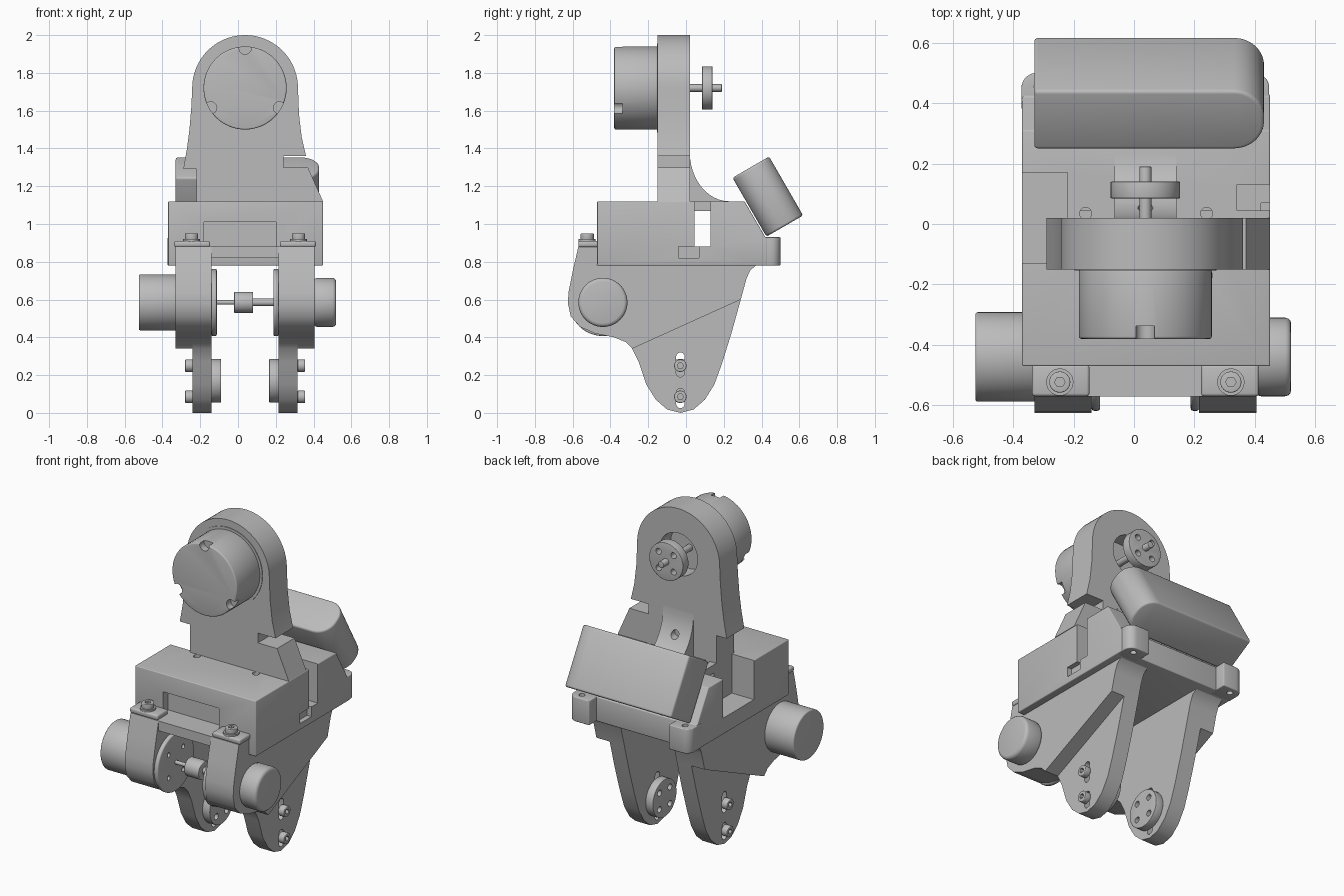
import bpy, bmesh, math
from mathutils import Vector

if "Cube" in bpy.data.objects:
    bpy.data.objects.remove(bpy.data.objects["Cube"], do_unlink=True)

grey = bpy.data.materials.new("plain grey")
grey.use_nodes = True
grey.diffuse_color = (0.5, 0.5, 0.5, 1)
grey.node_tree.nodes["Principled BSDF"].inputs["Base Color"].default_value = (0.5, 0.5, 0.5, 1)

MID = 0.0375          # the mechanism's own centre plane
ORDER = {"x": lambda a, b, t: (t, a, b),
         "y": lambda a, b, t: (a, t, b),
         "z": lambda a, b, t: (a, b, t)}


def select(ob):
    bpy.ops.object.select_all(action="DESELECT")
    ob.select_set(True)
    bpy.context.view_layer.objects.active = ob


def arc(cx, cy, r, start=0, end=360, n=40):
    steps = n if end - start == 360 else n + 1
    angles = [math.radians(start + (end - start) * i / n) for i in range(steps)]
    return [(cx + r * math.cos(a), cy + r * math.sin(a)) for a in angles]


def prism(name, axis, outline, lo, hi, bevel=0):
    """Extrude a 2D outline along an axis."""
    lo, hi = min(lo, hi), max(lo, hi)
    bm = bmesh.new()
    face = bm.faces.new([bm.verts.new(ORDER[axis](a, b, lo)) for a, b in outline])
    new = bmesh.ops.extrude_face_region(bm, geom=[face])["geom"]
    verts = [v for v in new if isinstance(v, bmesh.types.BMVert)]
    bmesh.ops.translate(bm, verts=verts, vec=Vector(ORDER[axis](0, 0, hi - lo)))
    bmesh.ops.recalc_face_normals(bm, faces=bm.faces)
    mesh = bpy.data.meshes.new(name)
    bm.to_mesh(mesh)
    bm.free()
    mesh.materials.append(grey)
    ob = bpy.data.objects.new(name, mesh)
    bpy.context.collection.objects.link(ob)
    select(ob)
    if bevel:
        mod = ob.modifiers.new("bevel", "BEVEL")
        mod.width, mod.segments = bevel, 3
        mod.limit_method, mod.angle_limit = "ANGLE", math.radians(40)
        bpy.ops.object.modifier_apply(modifier=mod.name)
    bpy.ops.object.shade_smooth_by_angle(angle=math.radians(32))
    return ob


def rod(name, axis, centre, r, lo, hi, bevel=0, n=40):
    return prism(name, axis, arc(*centre, r, n=n), lo, hi, bevel)


def box(name, x, y, z, bevel=0):
    return prism(name, "z", [(x[0], y[0]), (x[1], y[0]), (x[1], y[1]), (x[0], y[1])], *z, bevel)


def cut(ob, *cutters):
    for c in cutters:
        mod = ob.modifiers.new("cut", "BOOLEAN")
        mod.operation, mod.solver, mod.object = "DIFFERENCE", "EXACT", c
        select(ob)
        bpy.ops.object.modifier_apply(modifier=mod.name)
        bpy.data.objects.remove(c, do_unlink=True)
    select(ob)
    bpy.ops.object.shade_smooth_by_angle(angle=math.radians(32))
    return ob


def screw(name, axis, centre, r, base, tip):
    """Cap screw with a hexagon socket."""
    head = rod(name, axis, centre, r, base, tip, 0.004, 24)
    depth = tip - base
    cut(head, rod("socket", axis, centre, r * 0.5, tip - depth * 0.5, tip + depth, n=6))


def horn(name, axis, centre, r, lo, hi):
    """Round mounting disc with four holes."""
    disc = rod(name, axis, centre, r, lo, hi, 0.003)
    for c in arc(*centre, r * 0.62, 45, 405, 4):
        cut(disc, rod("hole", axis, c, r * 0.16, min(lo, hi) - 0.02, max(lo, hi) + 0.02, n=16))


# Main housing with sloped rear, side notch, through slot and front window
housing = prism("housing", "x", [(-0.47, 0.78), (0.43, 0.78), (0.43, 0.93), (0.42, 0.93),
                                 (0.31, 1.12), (-0.47, 1.12)], -0.37, 0.45, 0.006)
cut(housing,
    box("notch", (-0.5, -0.22), (-0.13, 0.17), (0.88, 1.3)),
    box("pocket", (0.34, 0.6), (0.045, 0.13), (0.88, 1.3)),
    box("tunnel", (-0.3, 0.4), (0.045, 0.13), (0.88, 1.07)),
    box("side_recess", (0.42, 0.6), (-0.04, 0.07), (0.82, 0.88)),
    box("window", (-0.18, 0.2), (-0.6, -0.42), (0.88, 1.01)))
for x in (-0.16, 0.24):
    cut(housing, rod("hole", "z", (x, 0.035), 0.02, 1.05, 1.2, n=20),
        rod("hole", "z", (x, -0.17), 0.02, 1.05, 1.2, n=20))

# Rear corner tabs
for side, name in ((-1, "right"), (1, "left")):
    def X(d):
        return MID + side * d * (0.4125 / 0.4075) if d == 0.4075 else MID + side * d
    outer, inner = MID + side * 0.41, MID + side * 0.27
    r = 0.05
    corner = arc(0, 0, r, 0, 90, 8)
    outline = [(inner, 0.38), (outer, 0.38)]
    outline += [(outer - side * r + side * a, 0.5 - r + b) for a, b in corner]
    outline += [(inner, 0.5)]
    tab = prism(name + "_rear_tab", "z", outline, 0.78, 0.93, 0.005)
    cut(tab, rod("hole", "z", (MID + side * 0.35, 0.455), 0.018, 0.7, 1, n=20))

# Upright arm plate
centre = (MID, 1.72)
outline = arc(*centre, 0.28, 0, 180, 40)
outline += [(-0.247, 1.62), (-0.257, 1.5), (-0.27, 1.4), (-0.29, 1.29), (-0.22, 1.29), (-0.22, 1.12),
            (0.45, 1.12), (0.37, 1.30), (0.24, 1.30), (0.24, 1.36), (0.36, 1.36),
            (0.337, 1.46), (0.323, 1.58)]
arm = prism("arm_plate", "y", outline, -0.15, 0.02)
cut(arm, rod("bore", "y", centre, 0.13, -0.09, 0.1))

# Concave gusset behind the arm
curve = [(0.02 + 0.21 * (1 - math.cos(t)), 1.38 - 0.26 * math.sin(t))
         for t in (math.pi / 2 * i / 12 for i in range(13))]
gusset = prism("gusset", "x", [(0.0, 1.11), (0.0, 1.38)] + curve + [(0.23, 1.11)], -0.065, 0.14)
cut(gusset, rod("hole", "y", (MID, 1.24), 0.025, 0.01, 0.4, n=20))

# Upper motor, its shaft and disc
motor = rod("upper_motor", "y", centre, 0.22, -0.38, -0.15, 0.008, 64)
for c in arc(*centre, 0.21, 90, 450, 3):
    cut(motor, rod("nick", "y", c, 0.032, -0.5, -0.337, n=20))
rod("upper_motor_rim", "y", centre, 0.235, -0.154, -0.145, n=64)
rod("upper_shaft", "y", centre, 0.02, -0.1, 0.19, 0.003, 24)
horn("upper_disc", "y", centre, 0.115, 0.085, 0.14)

# Tilted rear pack with one rounded end
pack = prism("rear_pack", "z", [(-0.33, -0.112), (0.33, -0.112)] + arc(0.33, -0.012, 0.1, -85, 0, 10)
             + arc(0.33, 0.012, 0.1, 0, 85, 10) + [(0.33, 0.112), (-0.33, 0.112)], -0.18, 0.18, 0.012)
pack.rotation_euler.x = math.radians(30)
pack.location = (0, 0.433, 1.145)

# Fork legs: thin full leg plus an outer pad above a slanted line
pad = [(0.37, 0.78), (-0.47, 0.78), (-0.47, 0.88), (-0.57, 0.88), (-0.6, 0.75), (-0.622, 0.64),
       (-0.625, 0.58), (-0.61, 0.51), (-0.56, 0.455), (-0.48, 0.42), (-0.38, 0.4), (-0.32, 0.375),
       (-0.285, 0.34)]
foot = [(-0.25, 0.27), (-0.21, 0.15), (-0.16, 0.07), (-0.1, 0.018), (-0.03, 0), (0.04, 0.018),
        (0.1, 0.07), (0.15, 0.15), (0.19, 0.26), (0.24, 0.42)]
back = [(0.29, 0.6), (0.32, 0.71), (0.34, 0.755)]
hub, ankle = (-0.44, 0.585), (-0.03, 0.17)
for side, name in ((-1, "right"), (1, "left")):
    def X(d):
        return MID + side * d
    leg = prism(name + "_leg", "x", pad + foot + back, X(0.1775), X(0.2775))
    for z0, z1 in ((0.047, 0.108), (0.212, 0.298)):
        slot = arc(-0.03, z1, 0.022, 0, 180, 10) + arc(-0.03, z0, 0.022, 180, 360, 10)
        cut(leg, prism("slot", "x", slot, X(0.1), X(0.35)))
    prism(name + "_leg_pad", "x", pad + back, X(0.2775), X(0.3675))
    horn(name + "_ankle_disc", "x", ankle, 0.115, X(0.1275), X(0.178))
    for z in (0.085, 0.25):
        screw(name + "_leg_screw", "x", (-0.03, z), 0.033, X(0.2775), X(0.3175))
    hub_disc = rod(name + "_hub_disc", "x", hub, 0.178, X(0.15), X(0.178), 0.008, 48)
    for c in arc(*hub, 0.1, 45, 405, 4):
        cut(hub_disc, rod("hole", "x", c, 0.014, X(0.1), X(0.17), n=16))
    # Mounting tab and screw on the front crossbar
    ends = sorted((X(0.185), X(0.375)))
    box(name + "_front_tab", ends, (-0.57, -0.465), (0.878, 0.91), 0.01)
    rod(name + "_washer", "z", (X(0.283), -0.523), 0.045, 0.9, 0.92, n=28)
    screw(name + "_front_screw", "z", (X(0.283), -0.523), 0.035, 0.915, 0.95)

# Crossbar joining the fork
box("crossbar", (-0.15, 0.225), (-0.57, -0.465), (0.82, 0.88))

# Side motors and the coupled shaft between the legs
rod("large_side_motor", "x", hub, 0.148, -0.525, -0.32, 0.008, 56)
rod("small_side_motor", "x", hub, 0.13, 0.4, 0.52, 0.02, 56)
rod("thin_shaft", "x", hub, 0.012, -0.13, 0.0, n=20)
rod("thick_shaft", "x", hub, 0.02, 0.06, 0.2, n=20)
rod("coupler", "x", hub, 0.056, -0.02, 0.08, 0.004, 32)
